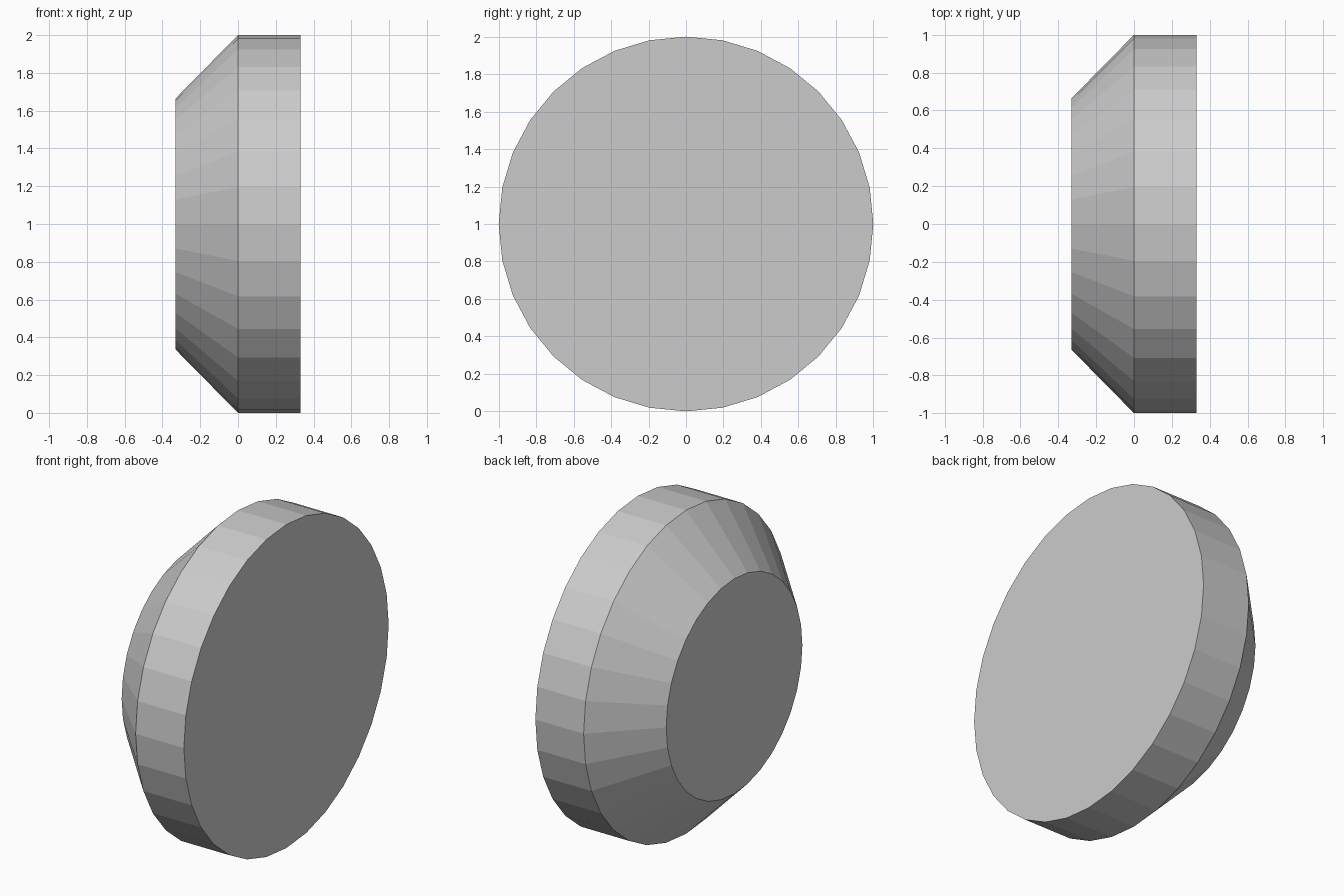
import bpy, bmesh, math

if "Cube" in bpy.data.objects:
    bpy.data.objects.remove(bpy.data.objects["Cube"])

SIDES = 32
# Profile along the x axis: (x, radius)
PROFILE = [(-0.33, 0.665), (0.0, 1.0), (0.33, 1.0)]


def ring(bm, x, r):
    return [bm.verts.new((x, r * math.cos(2 * math.pi * i / SIDES),
                          1 + r * math.sin(2 * math.pi * i / SIDES)))
            for i in range(SIDES)]


# Round disc with a bevelled back
bm = bmesh.new()
rings = [ring(bm, x, r) for x, r in PROFILE]
for a, b in zip(rings, rings[1:]):
    for i in range(SIDES):
        j = (i + 1) % SIDES
        bm.faces.new((a[i], a[j], b[j], b[i]))

# Flat end caps
bm.faces.new(rings[0])
bm.faces.new(rings[-1])
bmesh.ops.recalc_face_normals(bm, faces=bm.faces[:])

mesh = bpy.data.meshes.new("bevelled_disc")
bm.to_mesh(mesh)
bm.free()
disc = bpy.data.objects.new("bevelled_disc", mesh)
bpy.context.collection.objects.link(disc)
